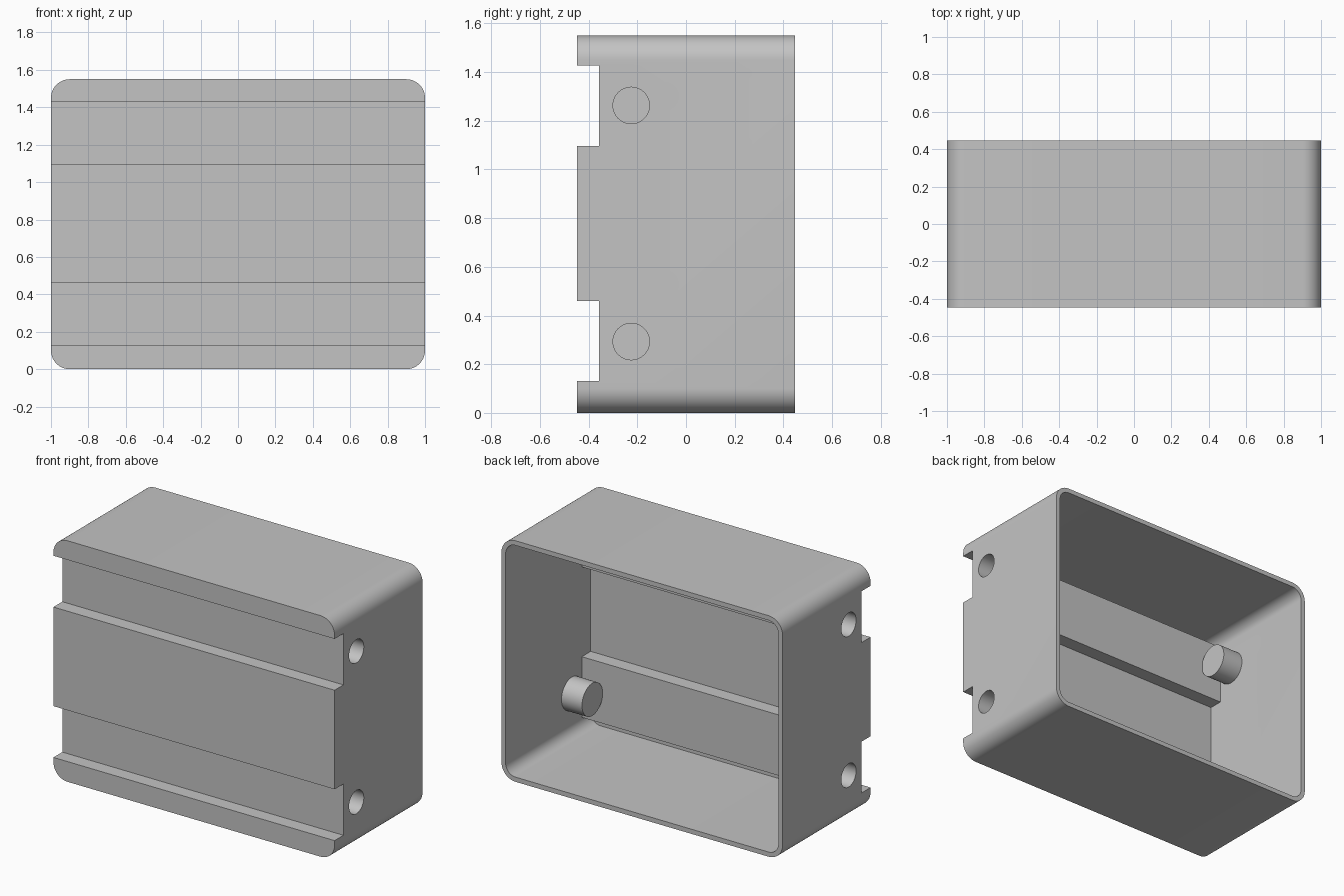
import bpy
from math import pi, sin, cos
from mathutils import Matrix, Vector

cube = bpy.data.objects.get("Cube")
if cube:
    bpy.data.objects.remove(cube, do_unlink=True)

HEIGHT, HALF_X, HALF_Y = 1.55, 1.0, 0.447
WALL, CORNER = 0.03, 0.1
CHANNEL_DEPTH = 0.09
CHANNELS = ((0.13, 0.46), (1.097, 1.427))
HOLE_Y, HOLE_HEIGHTS, HOLE_RADIUS = -0.225, (0.293, 1.263), 0.075
BOSS_END = 0.824

grey = bpy.data.materials.new("light_grey")
grey.use_nodes = True
grey.diffuse_color = (0.55, 0.55, 0.55, 1)
grey.node_tree.nodes["Principled BSDF"].inputs["Base Color"].default_value = grey.diffuse_color


def prism(name, points, offset):
    """Solid made by sweeping an outline along an offset."""
    n = len(points)
    verts = [Vector(p) for p in points]
    verts += [v + Vector(offset) for v in verts]
    faces = [tuple(range(n)), tuple(range(2 * n - 1, n - 1, -1))]
    faces += [(i, i + n, (i + 1) % n + n, (i + 1) % n) for i in range(n)]
    mesh = bpy.data.meshes.new(name)
    mesh.from_pydata(verts, [], faces)
    mesh.materials.append(grey)
    obj = bpy.data.objects.new(name, mesh)
    bpy.context.collection.objects.link(obj)
    bpy.context.view_layer.objects.active = obj
    bpy.ops.object.mode_set(mode='EDIT')
    bpy.ops.mesh.select_all(action='SELECT')
    bpy.ops.mesh.normals_make_consistent(inside=False)
    bpy.ops.object.mode_set(mode='OBJECT')
    return obj


def rounded_box(name, inset, y0, y1, steps=12):
    """Box with its four long edges rounded, seen from the front."""
    r, w = CORNER - inset, HALF_X - CORNER
    centres = ((w, HEIGHT - CORNER), (-w, HEIGHT - CORNER), (-w, CORNER), (w, CORNER))
    points = []
    for quarter, (cx, cz) in enumerate(centres):
        for i in range(steps + 1):
            a = (quarter + i / steps) * pi / 2
            points.append((cx + r * cos(a), y0, cz + r * sin(a)))
    return prism(name, points, (0, y1 - y0, 0))


def bar(name, half_x, y0, y1, z0, z1):
    points = [(-half_x, y0, z0), (-half_x, y1, z0), (-half_x, y1, z1), (-half_x, y0, z1)]
    return prism(name, points, (2 * half_x, 0, 0))


def rod(name, radius, x0, x1, z, sides=48):
    points = [(x0, HOLE_Y + radius * cos(2 * pi * i / sides), z + radius * sin(2 * pi * i / sides))
              for i in range(sides)]
    return prism(name, points, (x1 - x0, 0, 0))


def combine(target, tool, operation):
    tool.hide_render = True
    mod = target.modifiers.new(operation.lower(), 'BOOLEAN')
    mod.operation, mod.object, mod.solver = operation, tool, 'EXACT'
    bpy.context.view_layer.objects.active = target
    bpy.ops.object.modifier_apply(modifier=mod.name)
    bpy.data.objects.remove(tool, do_unlink=True)


# Hollow shell, open at the back
housing = rounded_box("housing", 0, -HALF_Y, HALF_Y)
combine(housing, rounded_box("cavity", WALL, WALL - HALF_Y, HALF_Y + 0.1), 'DIFFERENCE')

# Channels across the front, with a wall of even thickness behind them
floor_y = CHANNEL_DEPTH - HALF_Y
for z0, z1 in CHANNELS:
    backing = bar("channel_backing", HALF_X - WALL / 2, 0.015 - HALF_Y, floor_y + WALL, z0 - WALL, z1 + WALL)
    combine(housing, backing, 'UNION')
    combine(housing, bar("channel", HALF_X + 0.1, -HALF_Y - 0.1, floor_y, z0, z1), 'DIFFERENCE')

# Blind side holes, each in a closed boss
for side in (-1, 1):
    for z in HOLE_HEIGHTS:
        boss = rod("boss", HOLE_RADIUS + WALL, side * (HALF_X - WALL / 2), side * BOSS_END, z)
        combine(housing, boss, 'UNION')
        hole = rod("hole", HOLE_RADIUS, side * (HALF_X + 0.1), side * (BOSS_END + WALL), z)
        combine(housing, hole, 'DIFFERENCE')

# Smooth the rounded corners and holes, keep hard edges
bpy.ops.object.select_all(action='DESELECT')
housing.select_set(True)
bpy.context.view_layer.objects.active = housing
bpy.ops.object.shade_smooth_by_angle(angle=pi / 6)
